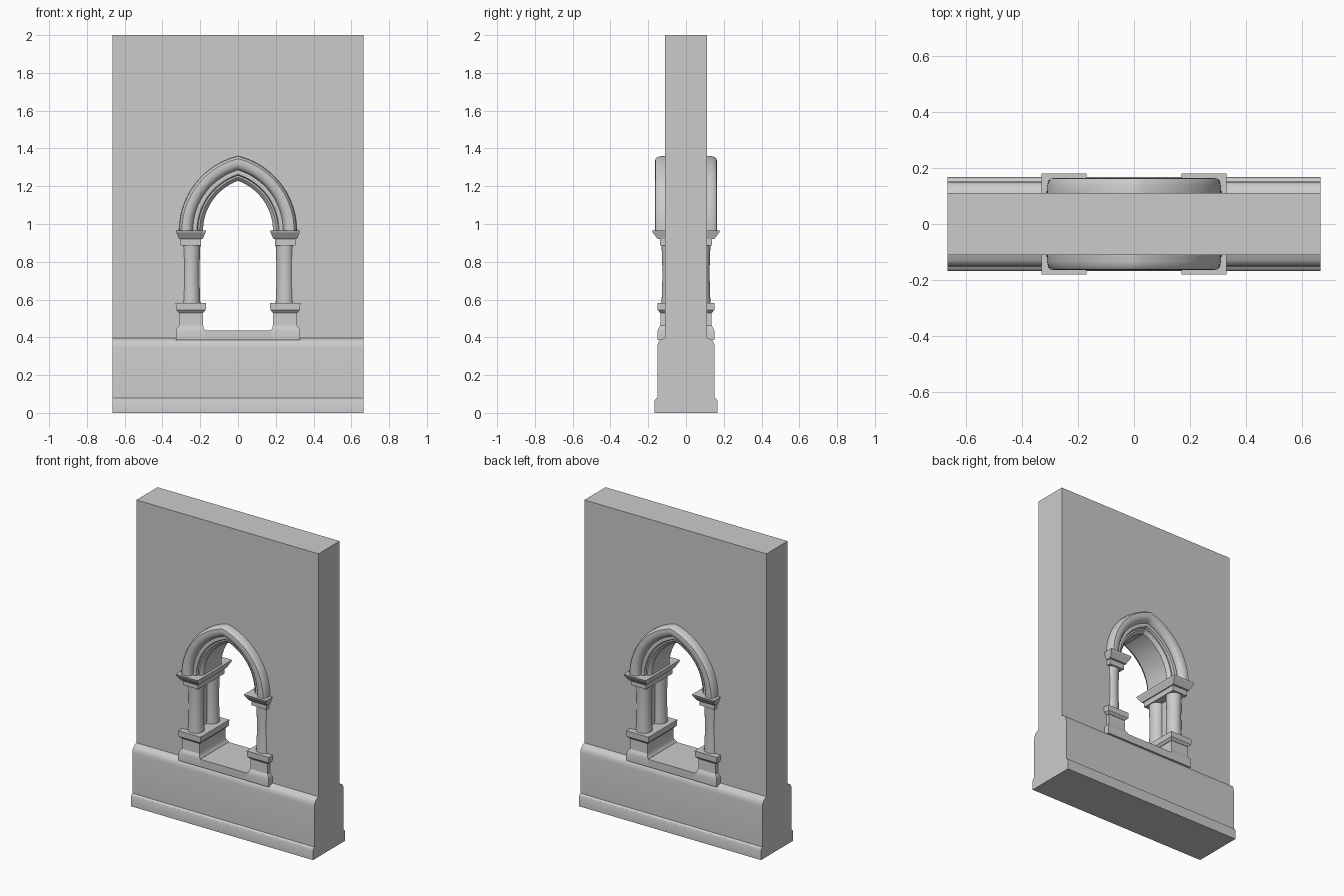
import bpy, bmesh, math

cube = bpy.data.objects.get("Cube")
if cube:
    bpy.data.objects.remove(cube, do_unlink=True)

stone = bpy.data.materials.new("grey_stone")
stone.use_nodes = True
stone.diffuse_color = (0.6, 0.6, 0.6, 1)
stone.node_tree.nodes["Principled BSDF"].inputs["Base Color"].default_value = (0.6, 0.6, 0.6, 1)

SPRING = 0.965   # height where the arch begins
OFFSET = 0.095   # how far each arc centre lies beyond the middle


def loft(name, rings):
    """Skin a list of closed rings and cap both ends."""
    bm = bmesh.new()
    rows = [[bm.verts.new(p) for p in ring] for ring in rings]
    n = len(rows[0])
    for a, b in zip(rows, rows[1:]):
        for i in range(n):
            j = (i + 1) % n
            bm.faces.new((a[i], a[j], b[j], b[i]))
    bm.faces.new(rows[0])
    bm.faces.new(rows[-1])
    bmesh.ops.recalc_face_normals(bm, faces=bm.faces)
    mesh = bpy.data.meshes.new(name)
    bm.to_mesh(mesh)
    bm.free()
    obj = bpy.data.objects.new(name, mesh)
    bpy.context.collection.objects.link(obj)
    mesh.materials.append(stone)
    return obj


def activate(obj):
    bpy.ops.object.select_all(action='DESELECT')
    obj.select_set(True)
    bpy.context.view_layer.objects.active = obj


def smooth(obj):
    activate(obj)
    bpy.ops.object.shade_smooth_by_angle(angle=math.radians(32))


def block(name, sections, side=1):
    """Stack rectangular sections given as (inner x, outer x, half depth, z)."""
    return loft(name, [[(side * a, -d, z), (side * b, -d, z), (side * b, d, z), (side * a, d, z)]
                       for a, b, d, z in sections])


def arc_point(x, t):
    """Point on a pointed arch of half width x; t runs 0 (spring) to 1 (apex)."""
    r = x + OFFSET
    ang = t * math.acos(OFFSET / r)
    return r * math.cos(ang) - OFFSET, SPRING + r * math.sin(ang)


# Wall with moulded plinth, extruded across the width
half = [(0.167, 0), (0.167, 0.062), (0.163, 0.072), (0.152, 0.08), (0.152, 0.345),
        (0.149, 0.365), (0.141, 0.381), (0.13, 0.389), (0.11, 0.397), (0.11, 2)]
section = half + [(-y, z) for y, z in reversed(half)]
wall = loft("wall", [[(x, y, z) for y, z in section] for x in (-0.665, 0.665)])

# Pointed opening cut through the wall
STEPS = 20
right = [(0.25, 0.41)] + [arc_point(0.25, i / STEPS) for i in range(STEPS + 1)]
outline = right + [(-x, z) for x, z in reversed(right[:-1])]
cutter = loft("opening_cutter", [[(x, y, z) for x, z in outline] for y in (-0.3, 0.3)])
cutter.hide_render = True
cut = wall.modifiers.new("opening", 'BOOLEAN')
cut.operation = 'DIFFERENCE'
cut.solver = 'EXACT'
cut.object = cutter
activate(wall)
bpy.ops.object.modifier_apply(modifier=cut.name)
bpy.data.objects.remove(cutter, do_unlink=True)
smooth(wall)

# Arch moulding: profile of (half width, depth) swept over both arcs
face = [(0.312, 0.1), (0.31, 0.135), (0.305, 0.153), (0.297, 0.162), (0.28, 0.164),
        (0.263, 0.161), (0.25, 0.153), (0.242, 0.14), (0.239, 0.126), (0.228, 0.129),
        (0.217, 0.126), (0.212, 0.112), (0.203, 0.112), (0.196, 0.106), (0.19, 0.096), (0.185, 0.09)]
profile = face + [(x, -y) for x, y in reversed(face)]
rings = []
for i in range(-STEPS, STEPS + 1):
    ring = []
    for w, y in profile:
        x, z = arc_point(w, 1 - abs(i) / STEPS)
        ring.append((x if i >= 0 else -x, y, z))
    rings.append(ring)
smooth(loft("arch_moulding", rings))

# Sill between the jambs
block("sill", [(-0.178, 0.178, 0.149, 0.385), (-0.178, 0.178, 0.149, 0.435)])

# Jambs: pedestal, base, paired shafts and capital on each side
shaft = [(0.05, 0.57), (0.048, 0.62), (0.046, 0.68), (0.045, 0.74), (0.046, 0.8), (0.048, 0.85), (0.05, 0.9)]
SIDES = 24
for side, label in ((1, "left"), (-1, "right")):
    smooth(block(label + "_pedestal",
                 [(0.172, 0.328, 0.15, 0.385), (0.172, 0.328, 0.15, 0.436), (0.18, 0.324, 0.146, 0.447),
                  (0.185, 0.312, 0.136, 0.462), (0.187, 0.31, 0.134, 0.54)], side))
    block(label + "_base", [(0.184, 0.313, 0.137, 0.53), (0.171, 0.328, 0.15, 0.545),
                            (0.169, 0.33, 0.151, 0.582)], side)
    block(label + "_neck", [(0.195, 0.305, 0.137, 0.885), (0.195, 0.305, 0.137, 0.925)], side)
    block(label + "_capital", [(0.188, 0.312, 0.15, 0.92), (0.172, 0.326, 0.176, 0.955),
                               (0.169, 0.33, 0.18, 0.966)], side)
    for depth, place in ((-0.08, "front"), (0.08, "back")):
        smooth(loft(f"{label}_{place}_shaft", [
            [(side * 0.249 + r * math.cos(k * math.tau / SIDES),
              depth + r * math.sin(k * math.tau / SIDES), z) for k in range(SIDES)]
            for r, z in shaft]))
